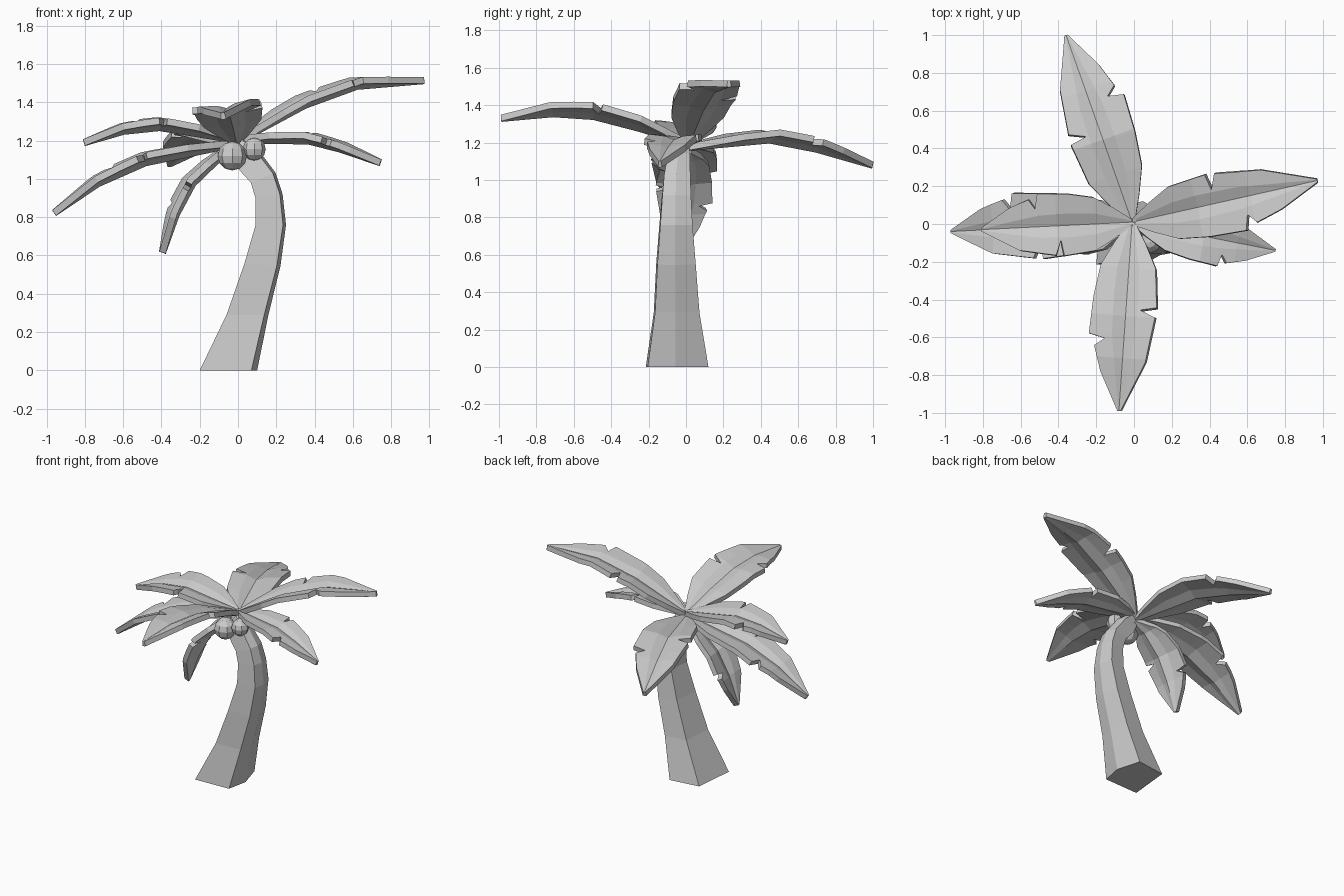
import bpy, bmesh, math
from mathutils import Vector

if "Cube" in bpy.data.objects:
    bpy.data.objects.remove(bpy.data.objects["Cube"])


def make_object(name, bm):
    mesh = bpy.data.meshes.new(name)
    bm.to_mesh(mesh)
    bm.free()
    ob = bpy.data.objects.new(name, mesh)
    bpy.context.collection.objects.link(ob)
    return ob


def lerp_table(table, t):
    for (t0, a), (t1, b) in zip(table, table[1:]):
        if t <= t1:
            return a + (b - a) * (t - t0) / (t1 - t0)
    return table[-1][1]


# Curved trunk: one irregular pentagon swept through leaning rings
PENTAGON = [(-.17, -.165), (.10, -.155), (.13, -.005), (.08, .17), (-.14, .14)]
RINGS = [  # centre x, centre y, z, scale, tilt
    (-.03, -.05, 0, 1, 0), (.064, -.052, .29, .73, 0), (.14, -.055, .55, .63, -.05),
    (.182, -.055, .76, .53, 0), (.172, -.053, .91, .47, .15),
    (.14, -.05, 1.01, .43, .4), (.06, -.04, 1.11, .36, .9), (.0, -.02, 1.18, .2, 1.2)]
bm = bmesh.new()
rings = [[bm.verts.new((cx + x * s, cy + y * s, z + tilt * x * s)) for x, y in PENTAGON]
         for cx, cy, z, s, tilt in RINGS]
for a, b in zip(rings, rings[1:]):
    for i in range(5):
        j = (i + 1) % 5
        bm.faces.new((a[i], a[j], b[j], b[i]))
bm.faces.new(rings[0][::-1])
bm.faces.new(rings[-1])
make_object("trunk", bm)

# Frond half-outlines (fraction along, half width), each with one torn notch
LEFT = [(0, .015), (.12, .08), (.25, .14), (.46, .16), (.475, .075), (.51, .155),
        (.74, .12), (1, .008)]
RIGHT = [(0, .015), (.12, .08), (.25, .14), (.42, .165), (.61, .175), (.63, .095),
         (.67, .145), (.8, .105), (1, .008)]
INNER = [(0, .007), (.3, .065), (.6, .06), (1, .004)]


def frond(name, tip, profile, width=1.0, roll=0.0):
    # Midrib runs straight in plan and bends in height
    root = Vector((-.01, .01))
    pts = [Vector((*root.lerp(Vector(tip), f), z)) for f, z in profile]
    lengths = [0]
    for a, b in zip(pts, pts[1:]):
        lengths.append(lengths[-1] + (b - a).length)
    knots = [(l / lengths[-1], p) for l, p in zip(lengths, pts)]
    rows = sorted({round(k[0], 3) for k in LEFT + RIGHT + knots})
    side = Vector((-(tip[1] - root.y), tip[0] - root.x, 0)).normalized()
    side = (side + Vector((0, 0, roll))).normalized()
    bm = bmesh.new()
    grid = []
    for t in rows:
        p = lerp_table(knots, t)
        tangent = lerp_table(knots, min(t + .06, 1)) - lerp_table(knots, max(t - .06, 0))
        up = tangent.cross(side).normalized()
        wi = lerp_table(INNER, t) * width
        row = []
        for sign, table in ((1, LEFT), (-1, RIGHT)):
            wo = max(lerp_table(table, t) * width, wi + .002)
            inner = p + side * sign * wi + up * wi * .4
            outer = p + side * sign * wo + up * (wi * .4 + (wo - wi) * .12)
            row.append((outer, inner))
        grid.append([bm.verts.new(v) for v in
                     (row[0][0], row[0][1], p, row[1][1], row[1][0])])
    for a, b in zip(grid, grid[1:]):
        for i in range(4):
            bm.faces.new((a[i], a[i + 1], b[i + 1], b[i]))
    ob = make_object(name, bm)
    mod = ob.modifiers.new("thickness", 'SOLIDIFY')
    mod.thickness = .035
    mod.offset = -1


# Crown of seven fronds
frond("frond_right_high", (.97, .23), [(0, 1.21), (.36, 1.40), (.64, 1.50), (1, 1.53)])
frond("frond_right_low", (.75, -.14),
      [(0, 1.22), (.5, 1.215), (.73, 1.17), (1, 1.10)], .8)
frond("frond_front", (-.08, -.99),
      [(0, 1.21), (.25, 1.29), (.5, 1.355), (.72, 1.37), (1, 1.345)], 1.05, .15)
frond("frond_left_long", (-.97, -.04), [(0, 1.2), (.5, 1.10), (.76, .99), (1, .835)], 1.05)
frond("frond_left_high", (-.81, -.03), [(0, 1.22), (.5, 1.285), (.74, 1.265), (1, 1.205)])
frond("frond_left_drooping", (-.41, -.03),
      [(0, 1.17), (.25, 1.12), (.6, .985), (.82, .82), (1, .62)], .9)
frond("frond_back", (-.36, 1.0), [(0, 1.19), (.44, 1.23), (.7, 1.18), (1, 1.095)], 1.05)

# Coconuts
for i, (x, y, z, r) in enumerate([(-.03, -.105, 1.12, .076), (.085, -.095, 1.155, .06)]):
    bpy.ops.mesh.primitive_uv_sphere_add(segments=8, ring_count=6, radius=r,
                                         location=(x, y, z))
    bpy.context.object.name = f"coconut_{i + 1}"
